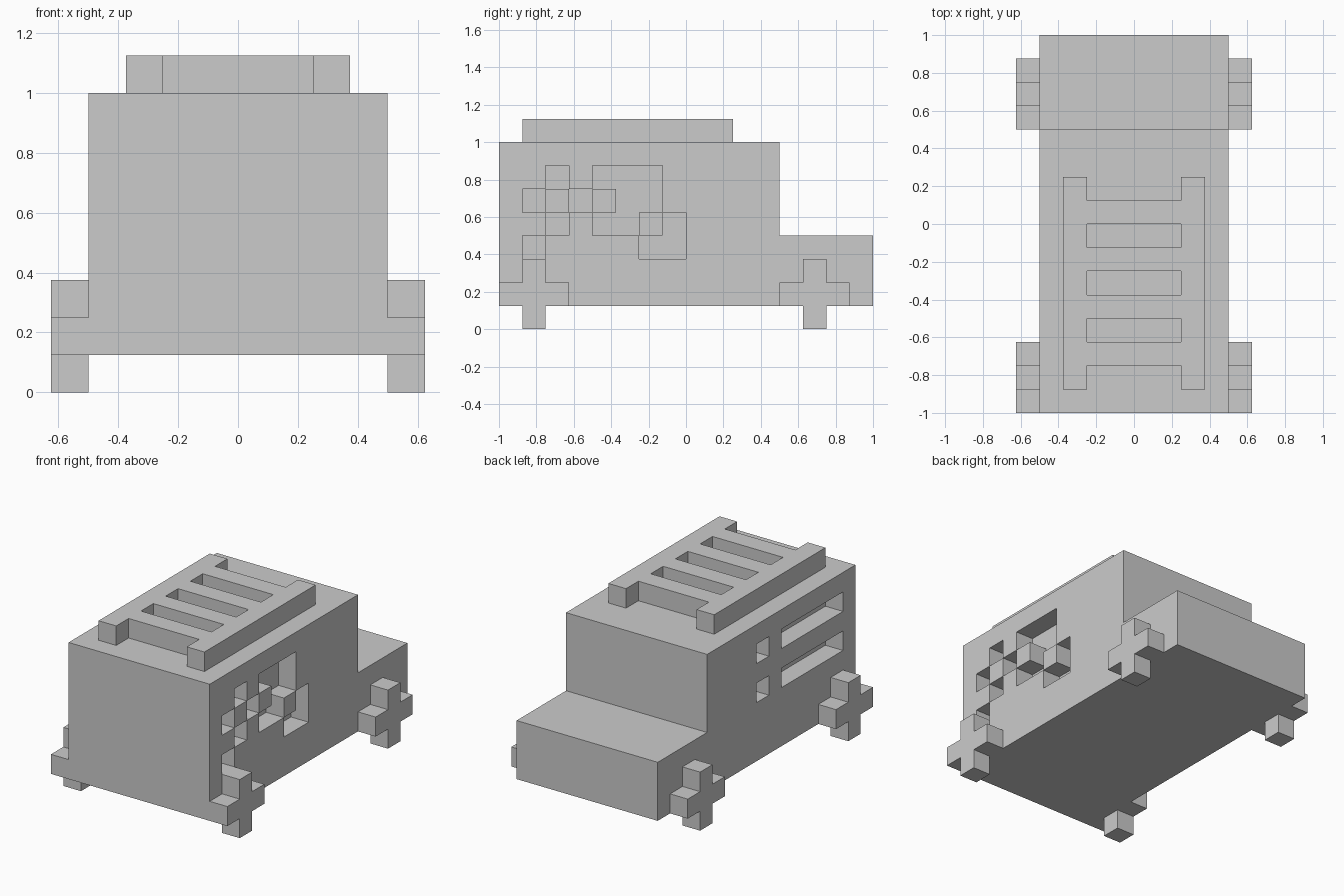
import bpy, bmesh
from itertools import product
from mathutils import Vector

if "Cube" in bpy.data.objects:
    bpy.data.objects.remove(bpy.data.objects["Cube"])

U = 0.125  # size of one block


def block(x0, x1, y0, y1, z0, z1):
    """Set of unit cells filling a box given in block units."""
    return set(product(range(x0, x1), range(y0, y1), range(z0, z1)))


def skin(name, cells):
    """Make a mesh of the exposed faces of a set of cells."""
    bm = bmesh.new()
    for cell in cells:
        for axis, side in product(range(3), (-1, 1)):
            near = list(cell)
            near[axis] += side
            if tuple(near) in cells:
                continue
            n = Vector([side if a == axis else 0 for a in range(3)])
            u = Vector([1 if a == (axis + 1) % 3 else 0 for a in range(3)])
            v = n.cross(u)
            c = Vector(cell) + Vector((0.5, 0.5, 0.5)) + n * 0.5
            ring = ((-1, -1), (1, -1), (1, 1), (-1, 1))
            bm.faces.new([bm.verts.new((c + u * a / 2 + v * b / 2) * U) for a, b in ring])
    bmesh.ops.remove_doubles(bm, verts=bm.verts[:], dist=0.001)
    mesh = bpy.data.meshes.new(name)
    bm.to_mesh(mesh)
    bm.free()
    obj = bpy.data.objects.new(name, mesh)
    bpy.context.collection.objects.link(obj)
    return obj


# Body: tall cabin plus low hood
body = block(-4, 4, -8, 4, 1, 8) | block(-4, 4, 4, 8, 1, 4)

# Left side: two rows of recessed windows, one long and one short
for z in (4, 6):
    body -= block(-4, -3, -7, -2, z, z + 1)
    body -= block(-4, -3, -1, 0, z, z + 1)

# Right side: recessed ornament with raised islands
ornament = block(3, 4, -4, -1, 4, 7) ^ block(3, 4, -2, 0, 3, 5)
ornament ^= block(3, 4, -5, -3, 5, 6)
ornament |= block(3, 4, -6, -5, 4, 7) ^ block(3, 4, -7, -5, 5, 6)
ornament |= block(3, 4, -7, -6, 3, 4)
body -= ornament
skin("body", body)

# Roof rack: two rails and four crossbars
rack = block(-3, -2, -7, 2, 8, 9) | block(2, 3, -7, 2, 8, 9)
for y in (-6, -4, -2, 0):
    rack |= block(-2, 2, y, y + 1, 8, 9)
skin("roof_rack", rack)

# Wheels: plus shapes at the four corners
for side, x in (("left", -5), ("right", 4)):
    for end, y in (("front", -8), ("rear", 4)):
        wheel = block(x, x + 1, y, y + 3, 1, 2) | block(x, x + 1, y + 1, y + 2, 0, 3)
        skin(f"{end}_{side}_wheel", wheel)
